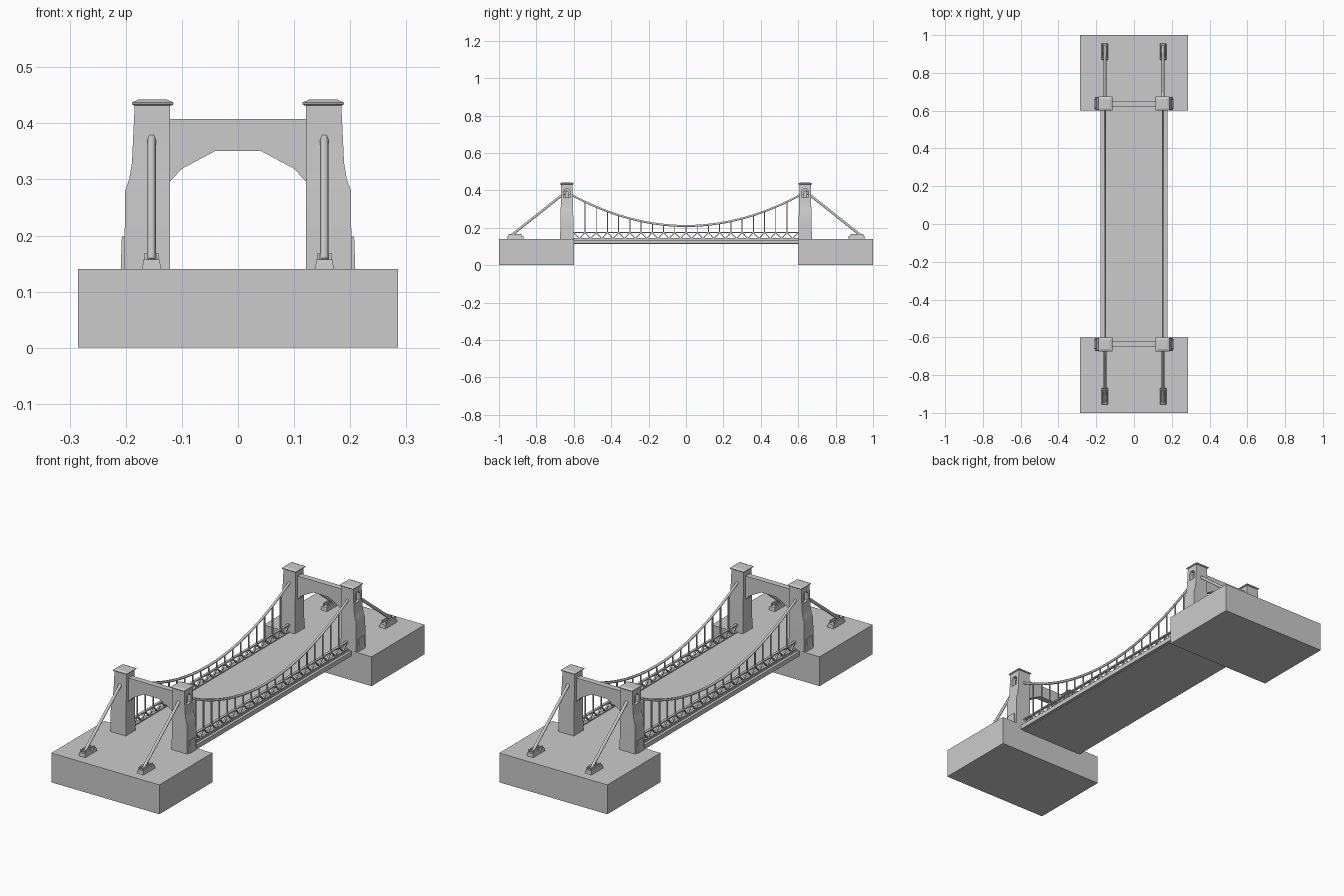
import bpy, bmesh
from mathutils import Vector

if "Cube" in bpy.data.objects:
    bpy.data.objects.remove(bpy.data.objects["Cube"])

CORNERS = [(sx, sy) for sx in (1, -1) for sy in (1, -1)]
CX, TY = 0.154, 0.637          # cable plane, tower centre line


def finish(bm, name, smooth=False):
    bmesh.ops.recalc_face_normals(bm, faces=bm.faces)
    me = bpy.data.meshes.new(name)
    bm.to_mesh(me)
    bm.free()
    ob = bpy.data.objects.new(name, me)
    bpy.context.collection.objects.link(ob)
    if smooth:
        bpy.ops.object.select_all(action='DESELECT')
        ob.select_set(True)
        bpy.context.view_layer.objects.active = ob
        bpy.ops.object.shade_smooth_by_angle(angle=0.6)
    return ob


def skin(bm, rings):
    """Closed solid through a stack of point rings."""
    vs = [[bm.verts.new(p) for p in r] for r in rings]
    n = len(vs[0])
    for a, b in zip(vs, vs[1:]):
        for i in range(n):
            j = (i + 1) % n
            bm.faces.new((a[i], a[j], b[j], b[i]))
    bm.faces.new(vs[0][::-1])
    bm.faces.new(vs[-1])


def loft(bm, sections, s=(1, 1)):
    """Rectangular sections (z, x0, x1, y0, y1), mirrored by s."""
    skin(bm, [[(s[0] * x, s[1] * y, z) for x, y in
               ((x0, y0), (x1, y0), (x1, y1), (x0, y1))]
              for z, x0, x1, y0, y1 in sections])


def box(bm, x0, x1, y0, y1, z0, z1, s=(1, 1)):
    loft(bm, [(z0, x0, x1, y0, y1), (z1, x0, x1, y0, y1)], s)


def bar(bm, a, b, w, h):
    """Square bar between two points lying in an x = constant plane."""
    a, b = Vector(a), Vector(b)
    side = Vector((w / 2, 0, 0))
    up = (b - a).normalized().cross(Vector((1, 0, 0))) * h / 2
    skin(bm, [[p + side + up, p - side + up, p - side - up, p + side - up] for p in (a, b)])


# Abutment blocks at both ends
bm = bmesh.new()
for sy in (1, -1):
    box(bm, -0.285, 0.285, 0.6, 1.0, 0, 0.14, (1, sy))
finish(bm, "abutments")

# Deck slab and lower side ledges
bm = bmesh.new()
box(bm, -0.165, 0.165, -0.6, 0.6, 0.113, 0.14)
finish(bm, "deck")
bm = bmesh.new()
for sx in (1, -1):
    box(bm, 0.165, 0.178, -0.6, 0.6, 0.115, 0.136, (sx, 1))
finish(bm, "deck_edge_beams")

# Tower legs: stepped taper on the outer side
bm = bmesh.new()
for s in CORNERS:
    loft(bm, [(z, 0.121, xo, TY - h, TY + h) for z, xo, h in (
        (0.14, 0.203, 0.036), (0.20, 0.202, 0.035), (0.28, 0.201, 0.034),
        (0.30, 0.194, 0.033), (0.33, 0.189, 0.032), (0.434, 0.184, 0.031))], s)
legs = finish(bm, "tower_legs", True)

# Arched niches cut into the outer leg faces
bm = bmesh.new()
for sx, sy in CORNERS:
    arch = [(-0.017, 0.362), (0.017, 0.362), (0.017, 0.396), (0.009, 0.408),
            (-0.009, 0.408), (-0.017, 0.396)]
    skin(bm, [[(sx * x, sy * (TY + y), z) for y, z in arch] for x in (0.158, 0.23)])
cut = finish(bm, "niche_cutter")
cut.hide_render = True
cut.hide_viewport = True
mod = legs.modifiers.new("niches", 'BOOLEAN')
mod.object = cut
mod.operation = 'DIFFERENCE'
mod.solver = 'EXACT'

# Outer plinths, caps and cable saddles
bm = bmesh.new()
for s in CORNERS:
    loft(bm, [(0.14, 0.18, 0.209, TY - 0.025, TY + 0.025),
              (0.198, 0.18, 0.207, TY - 0.022, TY + 0.022)], s)
finish(bm, "tower_plinths")
bm = bmesh.new()
for s in CORNERS:
    loft(bm, [(z, 0.152 - h, 0.152 + h, TY - h, TY + h) for z, h in (
        (0.432, 0.034), (0.434, 0.037), (0.437, 0.037), (0.442, 0.026))], s)
finish(bm, "tower_caps")
bm = bmesh.new()
for s in CORNERS:
    box(bm, 0.15, 0.172, TY - 0.01, TY + 0.01, 0.36, 0.395, s)
finish(bm, "cable_saddles")

# Arched portal beams between the legs
bm = bmesh.new()
half = [(0.04, 0.351), (0.1, 0.319), (0.125, 0.292), (0.125, 0.408)]
prof = half + [(-x, z) for x, z in reversed(half)]
for sy in (1, -1):
    skin(bm, [[(x, sy * y, z) for x, z in prof] for y in (TY - 0.014, TY + 0.014)])
finish(bm, "portal_beams")

# Trusses and hangers along the deck
N, STEP = 20, 0.06
cable_z = lambda y: 0.21 + 0.18 * (y / TY) ** 2
truss, hang = bmesh.new(), bmesh.new()
for x in (CX, -CX):
    for z in (0.142, 0.176):
        bar(truss, (x, -0.602, z), (x, 0.602, z), 0.012, 0.006)
    for i in range(N):
        y = -0.6 + i * STEP
        bar(truss, (x, y, 0.175), (x, y + STEP / 2, 0.142), 0.008, 0.005)
        bar(truss, (x, y + STEP / 2, 0.142), (x, y + STEP, 0.175), 0.008, 0.005)
        if i:
            bar(hang, (x, y, 0.176), (x, y, cable_z(y)), 0.005, 0.005)
finish(truss, "side_trusses")
finish(hang, "hangers")


# Main cables and backstays
def cable(name, paths, r):
    cu = bpy.data.curves.new(name, 'CURVE')
    cu.dimensions = '3D'
    cu.bevel_depth = r
    cu.bevel_resolution = 1
    cu.use_fill_caps = True
    for path in paths:
        sp = cu.splines.new('POLY')
        sp.points.add(len(path) - 1)
        for p, co in zip(sp.points, path):
            p.co = (*co, 1)
    bpy.context.collection.objects.link(bpy.data.objects.new(name, cu))


ys = [TY * (i / 14 - 1) for i in range(29)]
cable("main_cables", [[(x, y, cable_z(y)) for y in ys] for x in (CX, -CX)], 0.006)
cable("backstays", [[(sx * CX, sy * TY, 0.396), (sx * CX, sy * 0.94, 0.155)]
                    for sx, sy in CORNERS], 0.0075)

# Anchor blocks with cheeks either side of the backstay
bm = bmesh.new()
for s in CORNERS:
    loft(bm, [(0.14, CX - 0.017, CX + 0.017, 0.868, 0.956),
              (0.157, CX - 0.014, CX + 0.014, 0.87, 0.954)], s)
    for d in (-0.0105, 0.0105):
        box(bm, CX + d - 0.003, CX + d + 0.003, 0.88, 0.95, 0.155, 0.168, s)
finish(bm, "cable_anchors")
